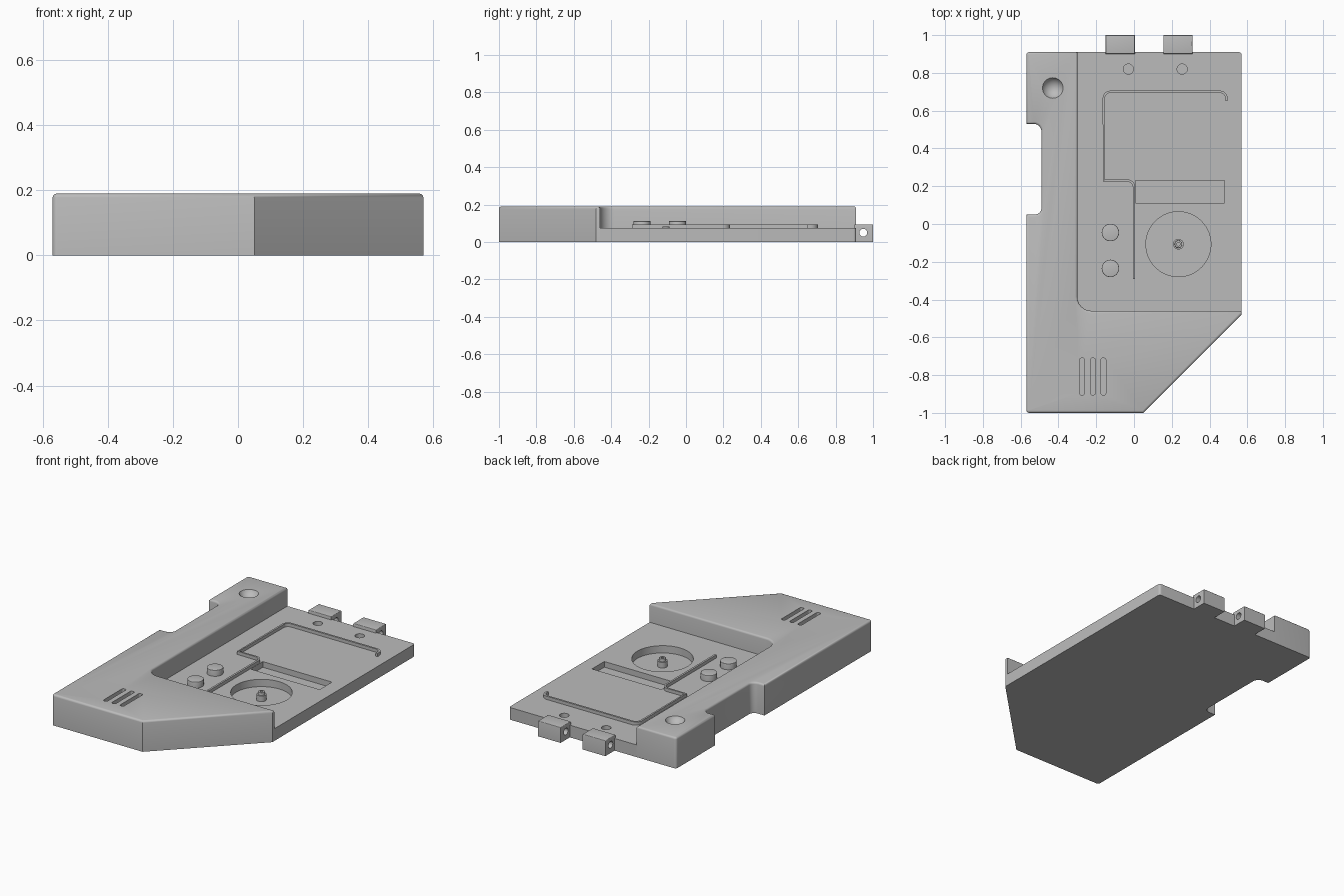
import bpy, bmesh, math
from mathutils import Vector

cube = bpy.data.objects.get("Cube")
if cube:
    bpy.data.objects.remove(cube, do_unlink=True)

TOP, TRAY, LUG = 0.19, 0.075, 0.095

grey = bpy.data.materials.new("matte_grey")
grey.use_nodes = True
colour = (0.5, 0.5, 0.5, 1)
grey.diffuse_color = colour
grey.node_tree.nodes["Principled BSDF"].inputs["Base Color"].default_value = colour


def finish(name, bm):
    bmesh.ops.recalc_face_normals(bm, faces=bm.faces)
    mesh = bpy.data.meshes.new(name)
    bm.to_mesh(mesh)
    bm.free()
    mesh.materials.append(grey)
    obj = bpy.data.objects.new(name, mesh)
    bpy.context.collection.objects.link(obj)
    return obj


def activate(obj):
    bpy.ops.object.select_all(action="DESELECT")
    obj.select_set(True)
    bpy.context.view_layer.objects.active = obj


def smooth(obj):
    activate(obj)
    bpy.ops.object.shade_smooth_by_angle(angle=math.radians(35))


def rounded(points, steps=6):
    """Replace each (x, y, radius) corner by a short rounded run."""
    out = []
    n = len(points)
    for i, (x, y, r) in enumerate(points):
        p = Vector((x, y))
        if not r:
            out.append(p)
            continue
        a = p + (Vector(points[i - 1][:2]) - p).normalized() * r
        b = p + (Vector(points[(i + 1) % n][:2]) - p).normalized() * r
        for k in range(steps + 1):
            t = k / steps
            # quarter-circle style blend for right-angled corners
            u, v = 1 - math.sin(t * math.pi / 2), 1 - math.cos(t * math.pi / 2)
            out.append(p + (a - p) * u + (b - p) * v)
    return out


def prism(name, outline, z0, z1, bevel=0):
    bm = bmesh.new()
    face = bm.faces.new([bm.verts.new((p[0], p[1], z0)) for p in outline])
    new = bmesh.ops.extrude_face_region(bm, geom=[face])["geom"]
    bmesh.ops.translate(bm, vec=(0, 0, z1 - z0),
                        verts=[v for v in new if isinstance(v, bmesh.types.BMVert)])
    if bevel:
        rim = [e for e in bm.edges if all(abs(v.co.z - z1) < 1e-5 for v in e.verts)]
        bmesh.ops.bevel(bm, geom=rim, offset=bevel, segments=3, profile=0.5, affect="EDGES")
    return finish(name, bm)


def box(name, x0, x1, y0, y1, z0, z1, bevel=0):
    return prism(name, [(x0, y0), (x1, y0), (x1, y1), (x0, y1)], z0, z1, bevel)


def disc(name, x, y, r, z0, z1, n=48, bevel=0):
    ring = [(x + r * math.cos(2 * math.pi * i / n), y + r * math.sin(2 * math.pi * i / n))
            for i in range(n)]
    return prism(name, ring, z0, z1, bevel)


def cut(obj, cutters):
    for cutter in cutters:
        activate(obj)
        mod = obj.modifiers.new("cut", "BOOLEAN")
        mod.operation, mod.solver, mod.object = "DIFFERENCE", "EXACT", cutter
        bpy.ops.object.modifier_apply(modifier=mod.name)
        bpy.data.objects.remove(cutter, do_unlink=True)


# Raised L-shaped housing with side notch and clipped front corner
housing = prism("housing", rounded([
    (-0.57, -1, 0.015), (0.05, -1, 0), (0.57, -0.48, 0), (0.57, -0.46, 0),
    (-0.30, -0.46, 0.075), (-0.30, 0.91, 0), (-0.57, 0.91, 0.015),
    (-0.57, 0.53, 0), (-0.49, 0.53, 0.04), (-0.49, 0.05, 0.035), (-0.57, 0.05, 0)]),
    0, TOP, 0.012)

vents = [prism("vent_cutter", rounded([(x - 0.013, -0.905, 0.01), (x + 0.013, -0.905, 0.01),
                                       (x + 0.013, -0.71, 0.01), (x - 0.013, -0.71, 0.01)]),
               TOP - 0.03, TOP + 0.05) for x in (-0.275, -0.218, -0.162)]
bm = bmesh.new()
bmesh.ops.create_uvsphere(bm, u_segments=32, v_segments=16, radius=0.06)
bmesh.ops.translate(bm, verts=bm.verts, vec=(-0.43, 0.72, TOP + 0.025))
cut(housing, vents + [finish("dimple_cutter", bm)])
smooth(housing)

# Low tray with slot, round well and screw holes
tray = prism("tray", rounded([(-0.31, -0.47, 0), (0.57, -0.47, 0),
                              (0.57, 0.91, 0.015), (-0.31, 0.91, 0)]), 0, TRAY)
cut(tray, [box("slot_cutter", 0.008, 0.48, 0.11, 0.23, 0.04, 0.2),
           disc("well_cutter", 0.235, -0.107, 0.172, 0.03, 0.2, 64)]
    + [disc("screw_cutter", x, 0.82, 0.027, 0.03, 0.2, 24) for x in (-0.03, 0.255)])
smooth(tray)

# Thin raised rim that steps around the tray
path = [(0.49, 0.65, 0), (0.49, 0.70, 0.035), (-0.16, 0.70, 0.035),
        (-0.16, 0.23, 0), (0, 0.23, 0.035), (0, -0.29, 0)]
bm = bmesh.new()
lower = [bm.verts.new((p.x, p.y, TRAY - 0.005)) for p in rounded(path)]
upper = [bm.verts.new((v.co.x, v.co.y, LUG)) for v in lower]
for i in range(len(lower) - 1):
    bm.faces.new((lower[i], lower[i + 1], upper[i + 1], upper[i]))
tray_rim = finish("tray_rim", bm)
activate(tray_rim)
solid = tray_rim.modifiers.new("thickness", "SOLIDIFY")
solid.thickness, solid.offset = 0.012, 0
bpy.ops.object.modifier_apply(modifier=solid.name)
smooth(tray_rim)

# Two push buttons
for name, y in (("front_button", -0.235), ("back_button", -0.045)):
    smooth(disc(name, -0.125, y, 0.046, TRAY - 0.005, 0.112, 40, 0.003))

# Spindle in the round well
smooth(disc("spindle_base", 0.235, -0.107, 0.028, 0.025, 0.065, 32))
spindle = disc("spindle_cap", 0.235, -0.107, 0.02, 0.06, 0.082, 32, 0.003)
cut(spindle, [disc("bore_cutter", 0.235, -0.107, 0.009, 0.065, 0.2, 16)])
smooth(spindle)

# Hinge lugs with cross holes
for name, x0 in (("right_hinge_lug", -0.15), ("left_hinge_lug", 0.155)):
    lug = box(name, x0, x0 + 0.155, 0.90, 1.0, 0, LUG, 0.005)
    bm = bmesh.new()
    bmesh.ops.create_cone(bm, cap_ends=True, segments=24, radius1=0.021, radius2=0.021, depth=0.4)
    for v in bm.verts:
        v.co = (v.co.z + x0 + 0.08, v.co.x + 0.948, v.co.y + 0.05)
    cut(lug, [finish("pin_cutter", bm)])
    smooth(lug)
